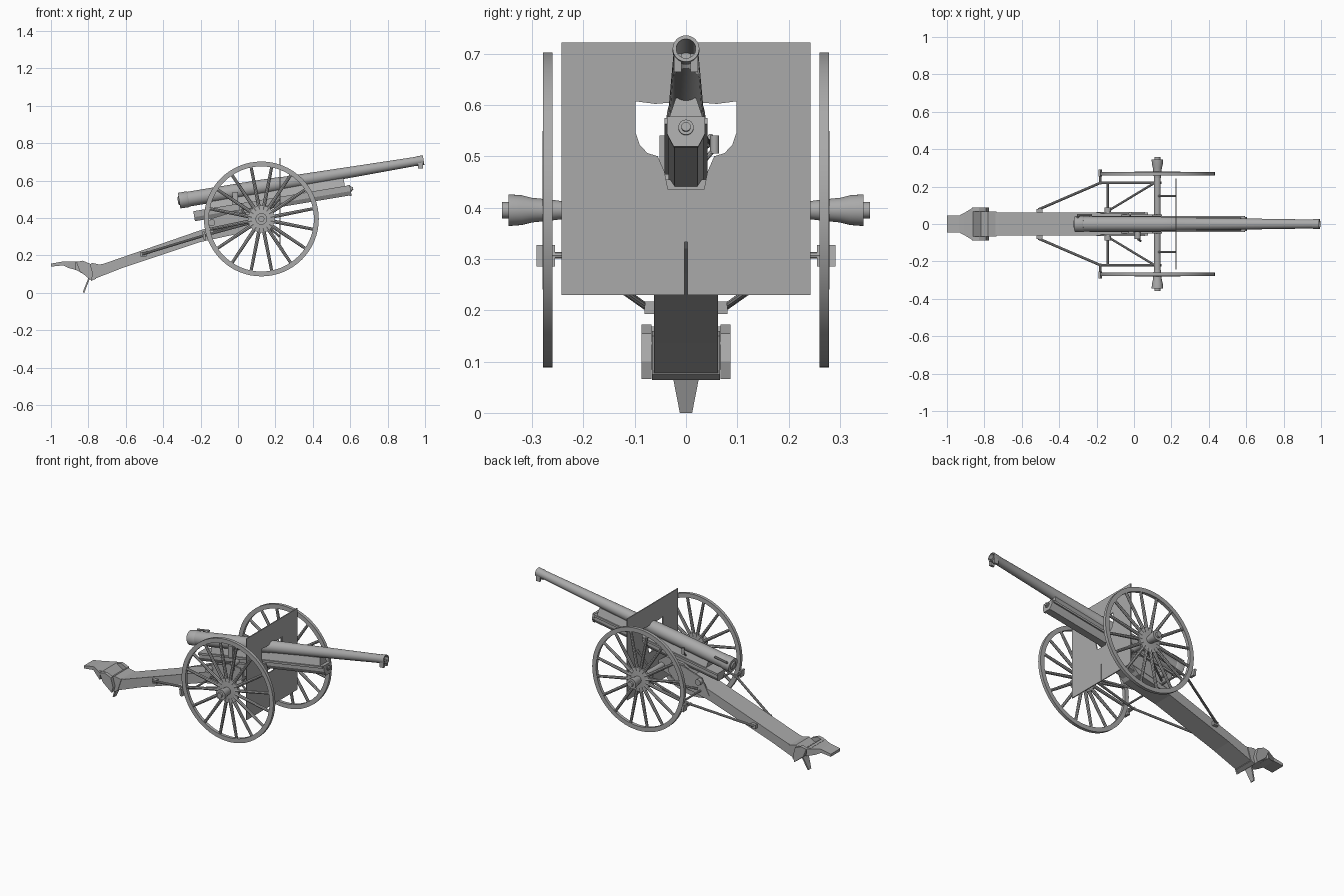
import bpy, bmesh, math
from mathutils import Vector, Matrix

cube = bpy.data.objects.get("Cube")
if cube:
    bpy.data.objects.remove(cube, do_unlink=True)

steel = bpy.data.materials.new("painted_grey_steel")
steel.use_nodes = True
GREY = (0.4, 0.4, 0.4, 1)
steel.diffuse_color = GREY
steel.node_tree.nodes["Principled BSDF"].inputs["Base Color"].default_value = GREY


def finish(name, bm, smooth=False):
    bmesh.ops.recalc_face_normals(bm, faces=bm.faces)
    mesh = bpy.data.meshes.new(name)
    bm.to_mesh(mesh)
    bm.free()
    mesh.materials.append(steel)
    ob = bpy.data.objects.new(name, mesh)
    bpy.context.collection.objects.link(ob)
    if smooth:
        bpy.ops.object.select_all(action='DESELECT')
        ob.select_set(True)
        bpy.context.view_layer.objects.active = ob
        bpy.ops.object.shade_smooth_by_angle(angle=math.radians(35))
    return ob


def extrude(name, points, offset):
    """Close a 3D outline and extrude it by an offset vector."""
    bm = bmesh.new()
    face = bm.faces.new([bm.verts.new(p) for p in points])
    ext = bmesh.ops.extrude_face_region(bm, geom=[face], use_keep_orig=True)
    moved = [v for v in ext["geom"] if isinstance(v, bmesh.types.BMVert)]
    bmesh.ops.translate(bm, verts=moved, vec=offset)
    return finish(name, bm)


def side_plate(name, outline, half, y=0):
    """Side outline (x, z) given a width across y."""
    return extrude(name, [(x, y - half, z) for x, z in outline], (0, 2 * half, 0))


def box(name, lo, hi):
    outline = [(lo[0], lo[2]), (hi[0], lo[2]), (hi[0], hi[2]), (lo[0], hi[2])]
    return side_plate(name, outline, (hi[1] - lo[1]) / 2, (hi[1] + lo[1]) / 2)


def lathe(name, profile, origin, direction, sides=32, closed=False):
    """Turn (distance, radius) pairs around an axis."""
    d = Vector(direction).normalized()
    place = Matrix.Translation(origin) @ d.to_track_quat('Z', 'Y').to_matrix().to_4x4()
    bm = bmesh.new()
    rings = []
    for t, r in profile:
        rings.append([bm.verts.new(place @ Vector((r * math.cos(a), r * math.sin(a), t)))
                      for a in (math.tau * k / sides for k in range(sides))])
    pairs = list(zip(rings, rings[1:]))
    if closed:
        pairs.append((rings[-1], rings[0]))
    else:
        bm.faces.new(rings[0])
        bm.faces.new(rings[-1])
    for a, b in pairs:
        for k in range(sides):
            n = (k + 1) % sides
            bm.faces.new((a[k], a[n], b[n], b[k]))
    return finish(name, bm, True)


def rod(name, p, q, r, end_r=None, sides=10):
    p, q = Vector(p), Vector(q)
    return lathe(name, [(0, r), ((q - p).length, end_r or r)], p, q - p, sides)


# Tilted gun axis
SLOPE = 0.166
AIM = Vector((1, 0, SLOPE)).normalized()
UP = Vector((-AIM.z, 0, AIM.x))


def on_axis(x, drop=0.0, y=0.0):
    return Vector((x, y, 0.545 + SLOPE * x)) - UP * drop


# Barrel with open bore, breech jacket and muzzle lip
start = on_axis(-0.3)
lathe("barrel", [(0, 0.034), (0, 0.04), (0.44, 0.039), (0.53, 0.037), (0.535, 0.035),
                 (1.27, 0.024), (1.275, 0.026), (1.31, 0.026), (1.31, 0.019),
                 (1.15, 0.018), (1.15, 0.004)], start, AIM)
lathe("breech_ring", [(-0.015, 0.034), (-0.015, 0.042), (0.03, 0.043), (0.035, 0.04)], start, AIM)
lathe("breech_plug", [(-0.022, 0.018), (-0.015, 0.025), (0.01, 0.025)], start, AIM, 20)
rod("breech_lever", on_axis(-0.31, -0.005, 0.01), on_axis(-0.29, -0.03, 0.048), 0.006)
rod("breech_grip", on_axis(-0.3, -0.03, 0.048), on_axis(-0.22, -0.03, 0.048), 0.006)
for s in (1, -1):
    box("muzzle_lug", (0.962, s * 0.016 - 0.007, 0.664), (0.988, s * 0.016 + 0.007, 0.7))


def tilted_beam(name, half_section, x0, x1):
    """Mirrored (half width, drop below axis) section swept along the gun axis."""
    full = half_section + [(-y, d) for y, d in reversed(half_section)]
    return extrude(name, [on_axis(x0, d, y) for y, d in full], on_axis(x1) - on_axis(x0))


# Recoil cradle: trough, side rails and slide under the barrel
tilted_beam("cradle_trough", [(0.034, 0.075), (0.034, 0.1), (0.022, 0.122)], -0.25, 0.575)
tilted_beam("cradle_rails", [(0.042, 0.068), (0.042, 0.08)], -0.25, 0.58)
tilted_beam("barrel_slide", [(0.02, 0.025), (0.034, 0.068)], -0.17, 0.56)
tilted_beam("cradle_cap", [(0.037, 0.066), (0.037, 0.1), (0.024, 0.125)], 0.575, 0.587)
lathe("recoil_cylinder_end", [(0, 0.015), (0.008, 0.015), (0.008, 0.009), (0.016, 0.009)],
      on_axis(0.585, 0.088), AIM, 16)

# Shield with rounded gun port and lower slit
half = [(0.003, 0.23), (0.243, 0.23), (0.243, 0.722), (0, 0.722), (0, 0.607),
        (0.06, 0.602), (0.098, 0.607), (0.098, 0.545), (0.09, 0.522), (0.075, 0.506), (0.055, 0.5),
        (0.042, 0.47), (0.035, 0.435), (0, 0.435), (0, 0.333), (0.003, 0.333)]
for s in (1, -1):
    extrude("shield_half", [(0.222, s * y, z) for y, z in half], (0.006, 0, 0))
    rod("shield_stay", (0.125, s * 0.15, 0.4), (0.222, s * 0.15, 0.5), 0.006)
    rod("shield_lower_stay", (0.125, s * 0.15, 0.39), (0.222, s * 0.15, 0.3), 0.006)

# Wheels: flat rim, tapered spokes, hub and brake shoe
HUB = Vector((0.125, 0, 0.395))
SPOKES = 16
for s in (1, -1):
    out = Vector((0, s, 0))
    lathe("wheel_rim", [(0.26, 0.281), (0.26, 0.307), (0.279, 0.307), (0.279, 0.281)],
          HUB, out, 64, True)
    for k in range(SPOKES):
        a = math.tau * (k + 0.5) / SPOKES
        ray = Vector((math.cos(a), 0, math.sin(a)))
        base = HUB + out * 0.27
        rod("wheel_spoke", base + ray * 0.05, base + ray * 0.285, 0.010, 0.008, 8)
    lathe("wheel_hub", [(0.245, 0.018), (0.26, 0.02), (0.262, 0.072), (0.277, 0.072), (0.28, 0.022),
                        (0.3, 0.024), (0.32, 0.029), (0.346, 0.031), (0.346, 0.016),
                        (0.358, 0.016)], HUB, out)
    side_plate("brake_shoe", [(-0.185, 0.285), (-0.17, 0.285), (-0.178, 0.327), (-0.19, 0.327)],
               0.018, s * 0.273)
    rod("brake_arm", (-0.18, s * 0.21, 0.307), (-0.18, s * 0.27, 0.307), 0.007)

# Axle and its saddle
rod("axle", HUB + Vector((0, -0.26, 0)), HUB + Vector((0, 0.26, 0)), 0.018, sides=20)
side_plate("axle_saddle", [(-0.1, 0.33), (0.02, 0.33), (0.15, 0.375), (0.15, 0.42),
                           (0.1, 0.455), (-0.02, 0.44)], 0.05)

# Trail: box beam, splice plates and tail end
side_plate("trail_beam", [(-0.785, 0.068), (-0.61, 0.136), (-0.2, 0.272), (0.02, 0.32),
                          (0.075, 0.375), (0.075, 0.41), (0.03, 0.405), (-0.2, 0.335),
                          (-0.61, 0.193), (-0.72, 0.155), (-0.8, 0.14)], 0.062)
side_plate("trail_tail_sleeve", [(-0.785, 0.064), (-0.76, 0.075), (-0.735, 0.15),
                                 (-0.78, 0.16), (-0.82, 0.135)], 0.066)
for s in (1, -1):
    side_plate("tail_cheek", [(-0.785, 0.066), (-0.775, 0.1), (-0.79, 0.155), (-0.83, 0.172),
                              (-0.865, 0.165), (-0.845, 0.115)], 0.01, s * 0.077)

# Towing tongue, narrowing towards the rear
side_plate("tongue_block", [(-0.87, 0.125), (-0.8, 0.085), (-0.785, 0.14),
                            (-0.815, 0.135), (-0.86, 0.168), (-0.88, 0.168)], 0.068)
tongue = [(-1.0, 0.045, 0.14, 0.156), (-0.935, 0.045, 0.147, 0.168),
          (-0.91, 0.058, 0.134, 0.168), (-0.865, 0.085, 0.122, 0.166)]
bm = bmesh.new()
rings = [[bm.verts.new(c) for c in ((x, -w, lo), (x, w, lo), (x, w, hi), (x, -w, hi))]
         for x, w, lo, hi in tongue]
bm.faces.new(rings[0])
bm.faces.new(rings[-1])
for a, b in zip(rings, rings[1:]):
    for k in range(4):
        bm.faces.new((a[k], a[k - 1], b[k - 1], b[k]))
finish("towing_tongue", bm)

# Tapered ground spade
spade = [(-0.79, -0.028, 0.082), (-0.79, 0.028, 0.082), (-0.822, 0.012, 0), (-0.822, -0.012, 0)]
extrude("ground_spade", spade, (-0.008, 0, 0.003))

# Stay rods, brake linkage and pivots on both sides
for s in (1, -1):
    rod("trail_stay", (-0.51, s * 0.078, 0.207), (-0.18, s * 0.22, 0.307), 0.007)
    box("stay_bracket", (-0.52, s * 0.069 - 0.012, 0.193), (-0.49, s * 0.069 + 0.012, 0.217))
    rod("side_bar", (-0.185, s * 0.22, 0.305), (0.145, s * 0.22, 0.395), 0.007)
    rod("axle_brace", (-0.13, s * 0.075, 0.33), (0.11, s * 0.22, 0.39), 0.006)
    rod("trunnion_pivot", (-0.14, s * 0.06, 0.375), (-0.14, s * 0.088, 0.375), 0.018, sides=16)
    side_plate("trail_cheek", [(-0.2, 0.3), (-0.06, 0.335), (0.06, 0.36), (0.06, 0.43),
                               (-0.02, 0.435), (-0.15, 0.395)], 0.004, s * 0.06)
rod("cross_bar", (-0.14, -0.222, 0.316), (-0.14, 0.222, 0.316), 0.006)

# Aiming cranks and sight
rod("elevating_shaft", (0.02, -0.03, 0.45), (0.02, -0.08, 0.45), 0.016, sides=14)
rod("elevating_crank", (0.02, -0.08, 0.45), (0.035, -0.09, 0.42), 0.006)
rod("traverse_shaft", (-0.02, 0.03, 0.485), (-0.02, 0.056, 0.515), 0.005)
rod("traverse_knob", (-0.02, 0.056, 0.505), (-0.02, 0.056, 0.54), 0.009, sides=14)
box("sight_bracket", (-0.03, -0.052, 0.47), (0.0, -0.036, 0.54))
